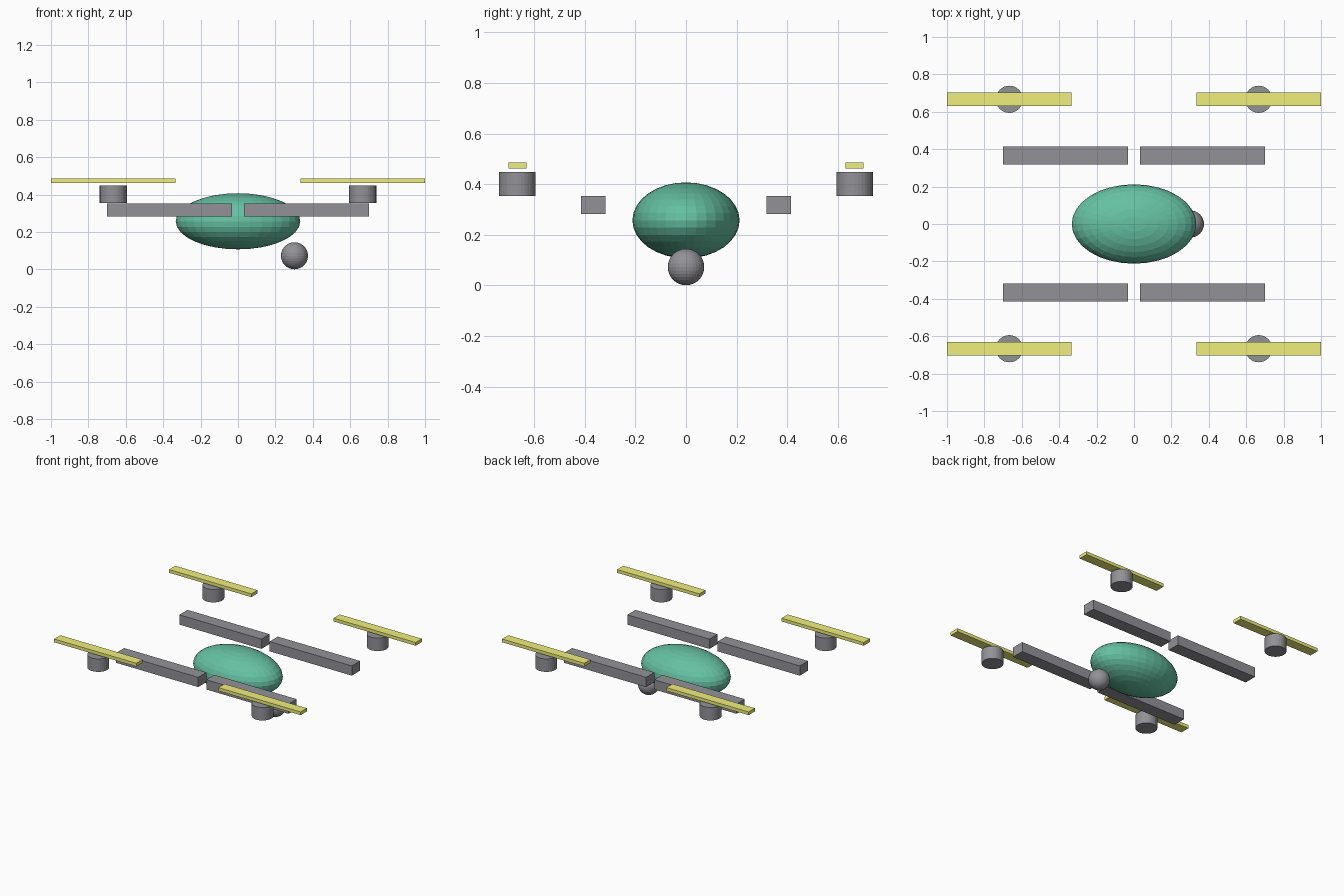
import bpy

if "Cube" in bpy.data.objects:
    bpy.data.objects.remove(bpy.data.objects["Cube"])


def material(name, color):
    mat = bpy.data.materials.new(name)
    mat.diffuse_color = (*color, 1)
    return mat


def finish(name, scale, mat):
    obj = bpy.context.object
    obj.name = name
    obj.scale = scale
    bpy.ops.object.transform_apply(location=False, rotation=False, scale=True)
    obj.data.materials.append(mat)


def box(name, center, size, mat):
    bpy.ops.mesh.primitive_cube_add(size=1, location=center)
    finish(name, size, mat)


def ball(name, center, radii, mat):
    bpy.ops.mesh.primitive_uv_sphere_add(segments=32, ring_count=16, radius=1, location=center)
    finish(name, radii, mat)


def drum(name, center, radius, depth, mat):
    bpy.ops.mesh.primitive_cylinder_add(vertices=32, radius=radius, depth=depth, location=center)
    finish(name, (1, 1, 1), mat)


green = material("shell_green", (0.13, 0.53, 0.36))
yellow = material("blade_yellow", (0.87, 0.86, 0.20))
dark = material("dark_grey", (0.20, 0.20, 0.22))
dark.diffuse_color = (0.29, 0.285, 0.31, 1)

# Flattened body and the camera ball below its right end
ball("body", (0, 0, 0.257), (0.333, 0.212, 0.15), green)
ball("camera_ball", (0.302, 0, 0.0725), (0.0722, 0.0722, 0.0722), dark)

# Four sets of arm, motor and propeller blade
for sx, side in ((-1, "left"), (1, "right")):
    for sy, end in ((-1, "front"), (1, "back")):
        tag = f"{end}_{side}"
        x, y = sx * 0.6667, sy * 0.6667
        box(f"arm_{tag}", (sx * 0.3667, sy * 0.3667, 0.317), (0.667, 0.095, 0.0714), dark)
        drum(f"motor_{tag}", (x, y, 0.401), 0.0725, 0.095, dark)
        box(f"propeller_{tag}", (x, y, 0.4735), (0.6667, 0.0714, 0.024), yellow)

for m in bpy.data.materials:
    if m.users and not m.is_grease_pencil:
        m.use_nodes = True
        m.node_tree.nodes["Principled BSDF"].inputs["Base Color"].default_value = m.diffuse_color
